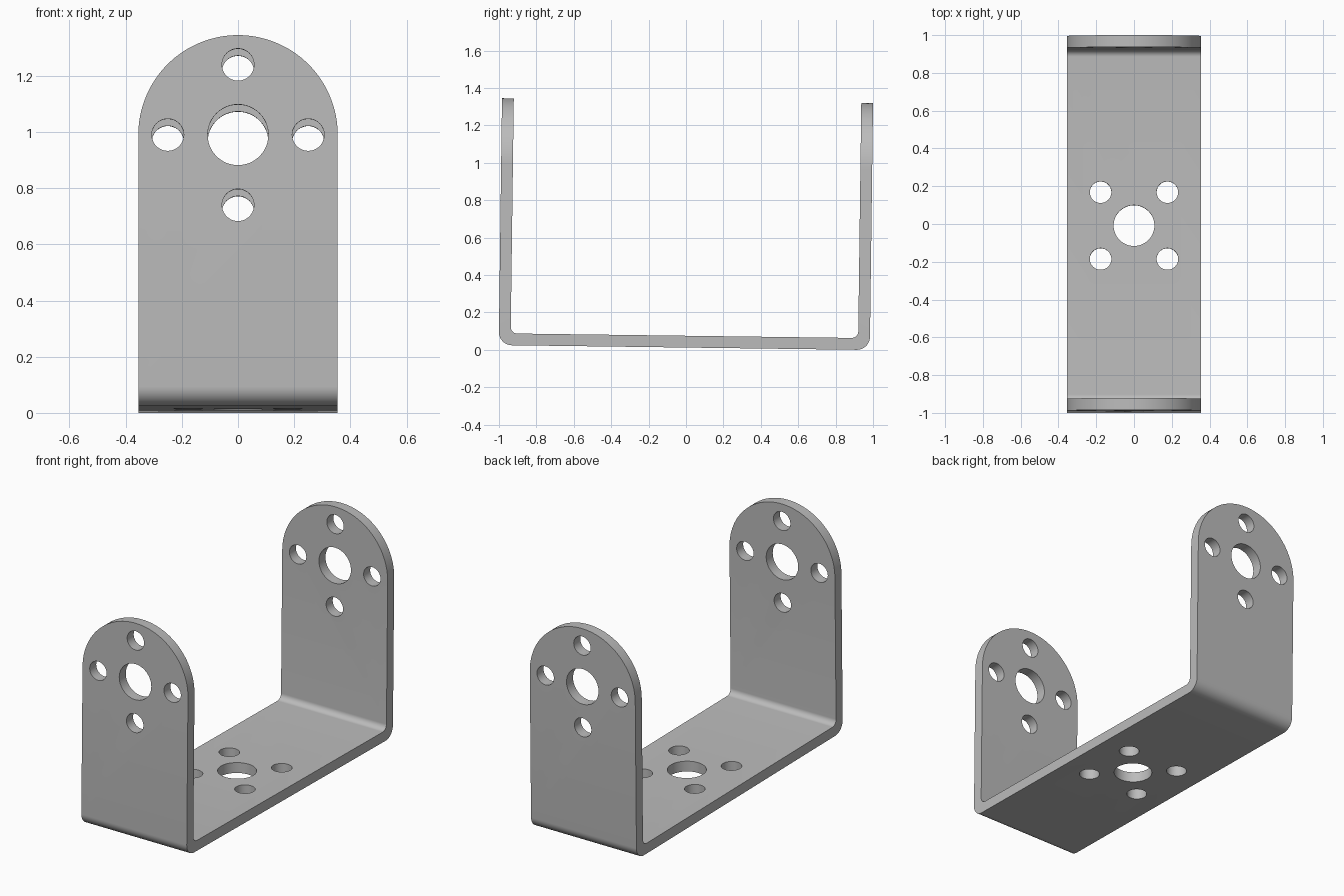
import bpy, bmesh, math
from mathutils import Matrix, Vector

cube = bpy.data.objects.get("Cube")
if cube:
    bpy.data.objects.remove(cube, do_unlink=True)

HALF_X, HALF_Y, HEIGHT, THICK = 0.355, 0.992, 1.32, 0.063
R_OUT, R_IN, TILT = 0.07, 0.035, -0.0131
EYE_Z = HEIGHT - HALF_X
BIG, SMALL, SPREAD = 0.108, 0.057, 0.25

steel = bpy.data.materials.new("grey_metal")
steel.use_nodes = True
COLOUR = (0.5, 0.5, 0.5, 1)
steel.diffuse_color = COLOUR
steel.node_tree.nodes["Principled BSDF"].inputs["Base Color"].default_value = COLOUR


def arc(cx, cy, r, start, end, steps):
    angles = [math.radians(start + (end - start) * i / steps) for i in range(steps + 1)]
    return [(cx + r * math.cos(a), cy + r * math.sin(a)) for a in angles]


def prism(name, outline, place, offset):
    """Extrude a flat outline along an offset vector."""
    bm = bmesh.new()
    face = bm.faces.new([bm.verts.new(place(u, v)) for u, v in outline])
    new = bmesh.ops.extrude_face_region(bm, geom=[face])["geom"]
    verts = [g for g in new if isinstance(g, bmesh.types.BMVert)]
    bmesh.ops.translate(bm, vec=offset, verts=verts)
    bmesh.ops.recalc_face_normals(bm, faces=bm.faces)
    mesh = bpy.data.meshes.new(name)
    bm.to_mesh(mesh)
    bm.free()
    obj = bpy.data.objects.new(name, mesh)
    bpy.context.collection.objects.link(obj)
    return obj


# Bent strip: U-shaped section swept across the width
inner = HALF_Y - THICK
section = ([(-HALF_Y, HEIGHT)]
           + arc(-HALF_Y + R_OUT, R_OUT, R_OUT, 180, 270, 12)
           + arc(HALF_Y - R_OUT, R_OUT, R_OUT, 270, 360, 12)
           + [(HALF_Y, HEIGHT), (inner, HEIGHT)]
           + arc(inner - R_IN, THICK + R_IN, R_IN, 0, -90, 10)
           + arc(-inner + R_IN, THICK + R_IN, R_IN, 270, 180, 10)
           + [(-inner, HEIGHT)])
bracket = prism("u_bracket", section, lambda u, v: (-HALF_X - 0.05, u, v),
                Vector((2 * HALF_X + 0.1, 0, 0)))
bracket.data.materials.append(steel)

# Rounded arm outline trims the strip
arch = [(-HALF_X, -1), (HALF_X, -1)] + arc(0, EYE_Z, HALF_X, 0, 180, 64)
trim = prism("arm_outline_cutter", arch, lambda u, v: (u, -2, v), Vector((0, 4, 0)))

# Bolt pattern: one large hole with four small ones around it
def hole_pattern(start):
    yield 0, 0, BIG
    for k in range(4):
        a = math.radians(start + 90 * k)
        yield SPREAD * math.cos(a), SPREAD * math.sin(a), SMALL


bm = bmesh.new()
through_arms = Matrix.Translation((0, 0, EYE_Z)) @ Matrix.Rotation(math.pi / 2, 4, 'X')
for frame, start, depth in ((through_arms, 0, 4), (Matrix(), 45, 0.4)):
    for x, y, r in hole_pattern(start):
        bmesh.ops.create_cone(bm, cap_ends=True, segments=48, radius1=r, radius2=r,
                              depth=depth, matrix=frame @ Matrix.Translation((x, y, 0)))
mesh = bpy.data.meshes.new("hole_cutter")
bm.to_mesh(mesh)
bm.free()
holes = bpy.data.objects.new("hole_cutter", mesh)
bpy.context.collection.objects.link(holes)

for cutter, operation in ((trim, 'INTERSECT'), (holes, 'DIFFERENCE')):
    cutter.hide_render = True
    mod = bracket.modifiers.new(cutter.name, 'BOOLEAN')
    mod.operation, mod.object, mod.solver = operation, cutter, 'EXACT'

bpy.context.view_layer.update()
graph = bpy.context.evaluated_depsgraph_get()
result = bpy.data.meshes.new_from_object(bracket.evaluated_get(graph))
bracket.modifiers.clear()
bracket.data = result
for cutter in (trim, holes):
    bpy.data.objects.remove(cutter, do_unlink=True)

# Slight lean, then stand on the ground and centre
result.transform(Matrix.Rotation(TILT, 4, 'X'))
ys = [v.co.y for v in result.vertices]
zs = [v.co.z for v in result.vertices]
result.transform(Matrix.Translation((0, -(min(ys) + max(ys)) / 2, -min(zs))))

bpy.ops.object.select_all(action='DESELECT')
bracket.select_set(True)
bpy.context.view_layer.objects.active = bracket
bpy.ops.object.shade_smooth_by_angle(angle=math.radians(30))
